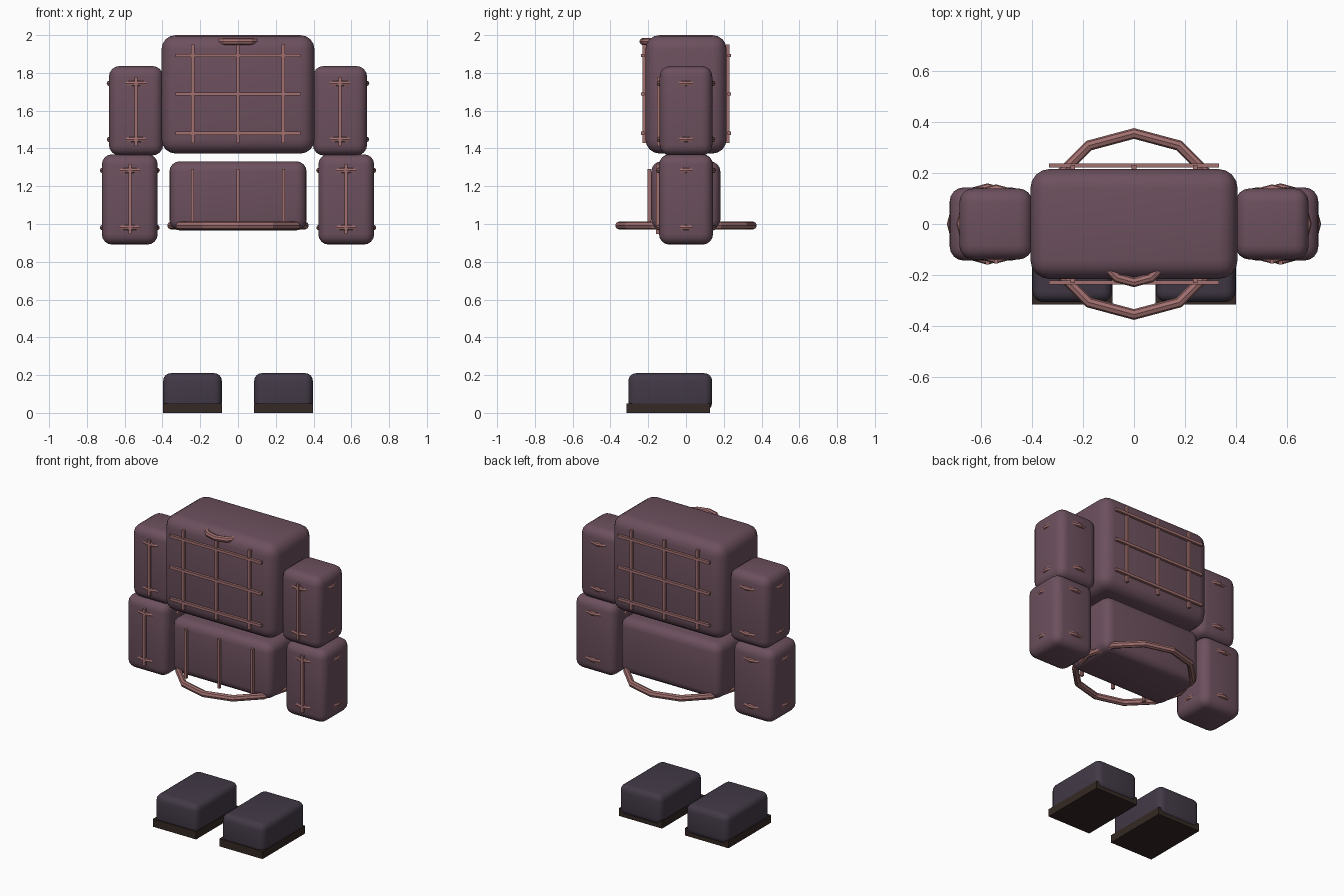
import bpy
from math import radians

if "Cube" in bpy.data.objects:
    bpy.data.objects.remove(bpy.data.objects["Cube"])


def material(name, rgb):
    m = bpy.data.materials.new(name)
    m.diffuse_color = (*rgb, 1)
    m.use_nodes = True
    m.node_tree.nodes["Principled BSDF"].inputs["Base Color"].default_value = m.diffuse_color
    return m


SUIT = material("suit", (0.15, 0.08, 0.11))
TUBE = material("tube", (0.36, 0.16, 0.16))
BOOT = material("boot", (0.055, 0.042, 0.063))
SOLE = material("sole", (0.035, 0.022, 0.018))


def box(name, x, y, z, mat, bevel=0):
    """Box from (min, max) ranges, optionally with rounded edges."""
    rs = (x, y, z)
    bpy.ops.mesh.primitive_cube_add(size=1, location=[(a + b) / 2 for a, b in rs])
    ob = bpy.context.object
    ob.name = name
    ob.scale = [b - a for a, b in rs]
    bpy.ops.object.transform_apply(location=False, rotation=False, scale=True)
    ob.data.materials.append(mat)
    if bevel:
        mod = ob.modifiers.new("round", "BEVEL")
        mod.width, mod.segments = bevel, 4
        bpy.ops.object.modifier_apply(modifier=mod.name)
        bpy.ops.object.shade_smooth_by_angle(angle=radians(35))
    return ob


def hoop(name, loc, outer, minor):
    """Twelve-sided horizontal tube ring."""
    bpy.ops.mesh.primitive_torus_add(location=loc, major_radius=outer - minor,
                                     minor_radius=minor, major_segments=12,
                                     minor_segments=8)
    ob = bpy.context.object
    ob.name = name
    ob.data.materials.append(TUBE)
    bpy.ops.object.shade_smooth_by_angle(angle=radians(25))
    return ob


def span(c, half):
    return (c - half, c + half)


# Torso and hip blocks
box("chest", (-0.405, 0.405), (-0.215, 0.215), (1.373, 2.0), SUIT, 0.075)
box("hips", (-0.363, 0.363), (-0.184, 0.182), (0.966, 1.332), SUIT, 0.055)

# Neck and waist rings
hoop("neck_ring", (0, -0.097, 1.966), 0.15, 0.019)
hoop("waist_ring", (0, 0, 0.992), 0.375, 0.021)

# Tube lattice on the front and back of the chest
for side, label in ((-1, "front"), (1, "back")):
    for x in (-0.24, 0, 0.24):
        box(f"chest_{label}_upright", span(x, 0.009), span(side * 0.222, 0.009),
            (1.43, 1.95), TUBE)
    for z in (1.48, 1.688, 1.892):
        box(f"chest_{label}_rail", (-0.332, 0.332), span(side * 0.229, 0.008),
            span(z, 0.009), TUBE)

# Uprights on the front of the hips
for x in (-0.24, 0, 0.24):
    box("hip_upright", span(x, 0.008), span(-0.194, 0.009), (0.97, 1.29), TUBE)

# Arms: two blocks per side, each with two bands and a front tube
ARMS = (
    ("upper_arm", 0.54, 0.143, 0.139, 1.363, 1.836, (1.448, 1.745), 0.155),
    ("forearm", 0.573, 0.148, 0.143, 0.891, 1.369, (0.981, 1.284), 0.159),
)
for s, label in ((-1, "left"), (1, "right")):
    for part, cx, hx, hy, z0, z1, bands, r in ARMS:
        box(f"{label}_{part}", span(s * cx, hx), span(0, hy), (z0, z1), SUIT, 0.055)
        box(f"{label}_{part}_tube", span(s * cx, 0.008), span(-hy - 0.006, 0.009),
            (bands[0] - 0.035, bands[1] + 0.034), TUBE)
        for z in bands:
            hoop(f"{label}_{part}_band", (s * cx, 0, z), r, 0.015)

    # Boots with flat soles
    box(f"{label}_boot", span(s * 0.241, 0.155), (-0.305, 0.138), (0.012, 0.21), BOOT, 0.04)
    box(f"{label}_sole", span(s * 0.241, 0.157), (-0.314, 0.128), (0, 0.05), SOLE)
